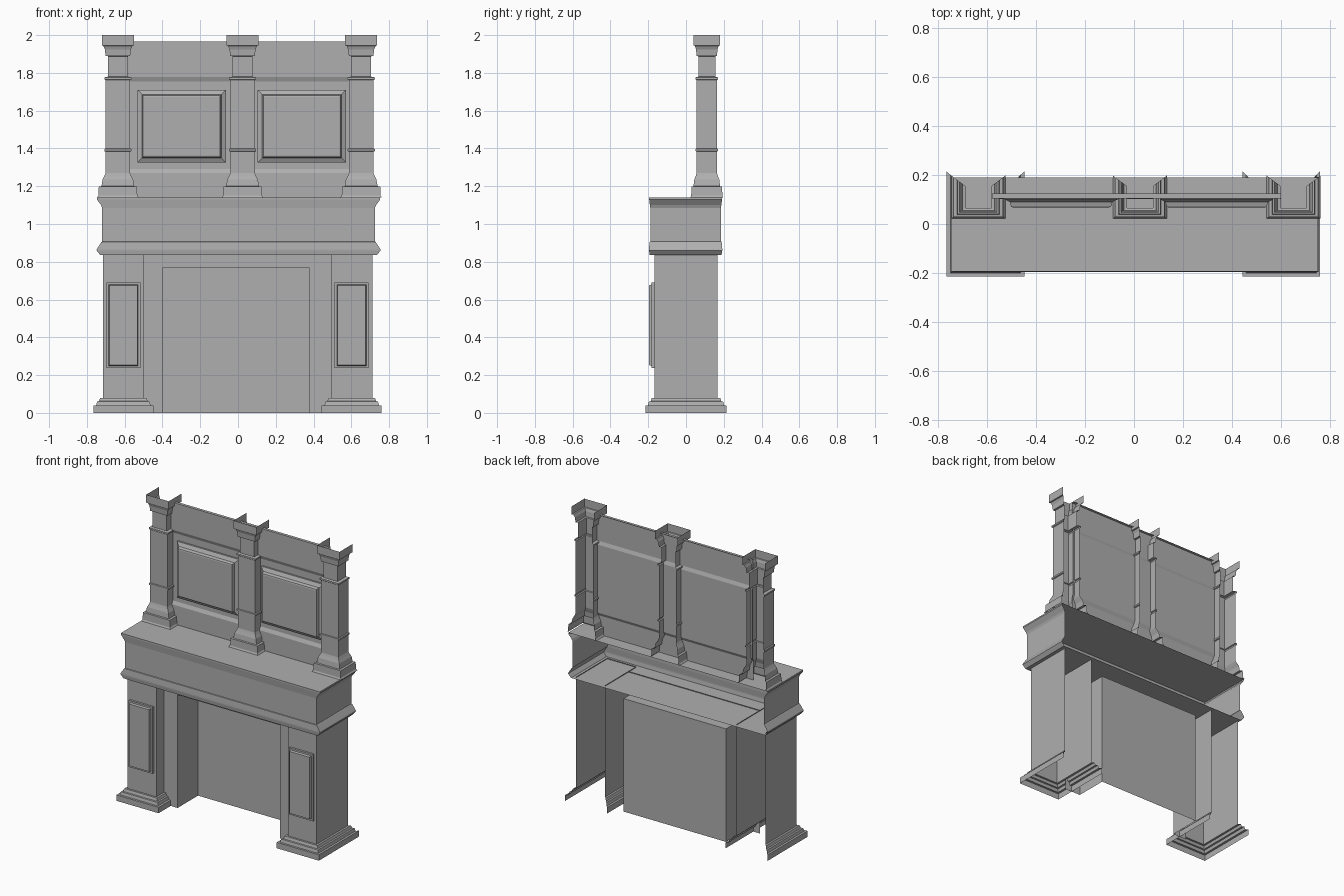
import bpy

cube = bpy.data.objects.get("Cube")
if cube:
    bpy.data.objects.remove(cube, do_unlink=True)

# One plain stone colour for the whole fireplace
stone = bpy.data.materials.new("grey_stone")
stone.use_nodes = True
GREY = (0.43, 0.43, 0.43, 1)
stone.diffuse_color = GREY
stone.node_tree.nodes["Principled BSDF"].inputs["Base Color"].default_value = GREY


def make(name, verts, faces):
    mesh = bpy.data.meshes.new(name)
    mesh.from_pydata(verts, [], faces)
    mesh.materials.append(stone)
    obj = bpy.data.objects.new(name, mesh)
    bpy.context.collection.objects.link(obj)
    return obj


def shell(name, center, half, profile, caps=False):
    """Moulded three-sided shell, open at the back; profile is (x offset, y offset, z)."""
    (cx, cy), (hx, hy) = center, half
    verts, faces = [], []
    for ox, oy, z in profile:
        x, y = hx + ox, hy + oy
        verts += [(cx - x, cy + y, z), (cx - x, cy - y, z),
                  (cx + x, cy - y, z), (cx + x, cy + y, z)]
    for r in range(len(profile) - 1):
        for s in range(3):
            a = r * 4 + s
            faces.append((a, a + 1, a + 5, a + 4))
    if caps:
        n = len(verts) - 4
        faces += [(3, 2, 1, 0), (n, n + 1, n + 2, n + 3)]
    return make(name, verts, faces)


def raised_panel(name, cx, cz, hx, hz, rings):
    """Front-facing stepped panel; rings are (inset, y)."""
    verts, faces = [], []
    for inset, y in rings:
        x, z = hx - inset, hz - inset
        verts += [(cx - x, y, cz - z), (cx + x, y, cz - z),
                  (cx + x, y, cz + z), (cx - x, y, cz + z)]
    for r in range(len(rings) - 1):
        for s in range(4):
            a, b = r * 4 + s, r * 4 + (s + 1) % 4
            faces.append((a, b, b + 4, a + 4))
    n = len(verts) - 4
    faces.append((n, n + 1, n + 2, n + 3))
    return make(name, verts, faces)


# Lower pilasters with stepped plinths and raised panels
plinth = [(o, o * 0.95, z) for o, z in [
    (.05, 0), (.05, .04), (.035, .04), (.03, .06), (.02, .062),
    (.014, .08), (0, .08), (0, .84)]]
for side, cx in (("right", -.607), ("left", .602)):
    shell(side + "_pilaster", (cx, 0), (.109, .168), plinth)
    raised_panel(side + "_pilaster_panel", cx, .464, .09, .227,
                 [(0, -.168), (0, -.182), (.012, -.182), (.016, -.197), (.022, -.197)])

# Surround with an opening, and the firebox behind it
FRONT, BACK = -.085, .135
L, R, TOP = -.396, .376, .77
make("surround",
     [(-.5, FRONT, 0), (L, FRONT, 0), (L, FRONT, TOP), (R, FRONT, TOP),
      (R, FRONT, 0), (.493, FRONT, 0), (.493, FRONT, .84), (-.5, FRONT, .84)],
     [(0, 1, 2, 7), (2, 3, 6, 7), (3, 4, 5, 6)])
make("firebox",
     [(x, y, z) for y in (FRONT, BACK) for x, z in ((L, 0), (L, TOP), (R, TOP), (R, 0))],
     [(0, 1, 5, 4), (1, 2, 6, 5), (2, 3, 7, 6), (4, 5, 6, 7)])

# Mantel with flared lower moulding and shelf
shell("mantel", (.003, -.002), (.722, .187),
      [(.01, .003, .835), (.03, .007, .86), (.028, .007, .868), (.004, .004, .905),
       (0, 0, .907), (0, 0, 1.085), (.006, .002, 1.1), (.028, .006, 1.13),
       (.028, .006, 1.14)], caps=True)

# Upper columns with base, beads and capital
column = [(o, o * 0.75, z) for o, z in [
    (.045, 1.14), (.038, 1.15), (.036, 1.198), (.022, 1.2), (.016, 1.235),
    (.006, 1.255), (0, 1.27), (0, 1.383), (.007, 1.386), (.007, 1.397),
    (0, 1.4), (0, 1.762), (.007, 1.766), (.007, 1.776), (-.012, 1.78),
    (-.012, 1.888), (0, 1.89), (.004, 1.925), (.012, 1.943),
    (.02, 1.945), (.02, 2)]]
for name, cx in (("right", -.636), ("middle", .024), ("left", .652)):
    shell(name + "_column", (cx, .11), (.065, .054), column)

# Upper wall sheet with frieze and lower rail
wall = [(.125, 1.965), (.105, 1.965), (.105, 1.778), (.114, 1.755),
        (.114, 1.292), (.103, 1.27), (.103, 1.14)]
make("upper_wall",
     [(x, y, z) for y, z in wall for x in (-.58, .6)],
     [(i, i + 2, i + 3, i + 1) for i in range(0, 2 * len(wall) - 2, 2)])

# Raised panels between the columns
for side, cx in (("right", -.298), ("left", .338)):
    raised_panel(side + "_upper_panel", cx, 1.518, .234, .192,
                 [(0, .114), (0, .102), (.024, .09), (.03, .07), (.037, .068)])
